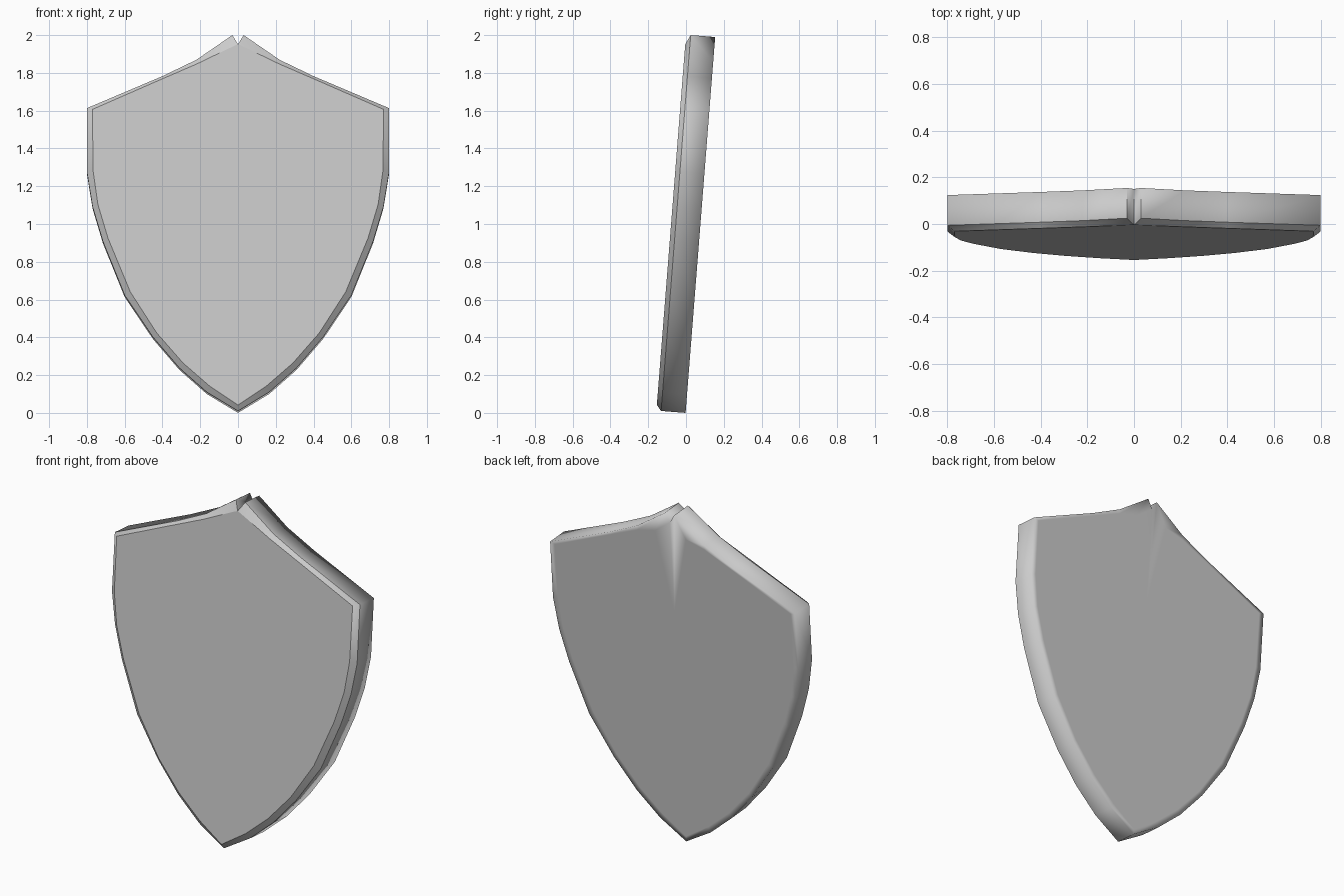
import bpy
import bmesh
import math
from mathutils import Matrix, Vector

if "Cube" in bpy.data.objects:
    bpy.data.objects.remove(bpy.data.objects["Cube"], do_unlink=True)

TILT = math.radians(4.5)      # the shield leans back
BEVEL, BACK = 0.025, 0.155    # depths behind the front face

# Half outlines, from the top notch round to the bottom tip
rim_half = [(0, 1.945), (0.03, 1.996), (0.22, 1.865), (0.4, 1.778), (0.8, 1.608),
            (0.8, 1.27), (0.77, 1.085), (0.715, 0.9), (0.6, 0.615), (0.45, 0.392),
            (0.31, 0.228), (0.165, 0.1), (0, 0)]
front_half = [(0, 1.945), (0.02, 1.937), (0.22, 1.84), (0.4, 1.762), (0.77, 1.6),
              (0.768, 1.28), (0.742, 1.095), (0.688, 0.915), (0.57, 0.63), (0.43, 0.412),
              (0.29, 0.252), (0.15, 0.13), (0, 0.03)]
back_half = [(0, 1.4), (0.1, 1.87)] + front_half[2:]


def ring(bm, half, depth):
    """Mirror a half outline into a closed ring of vertices."""
    pts = half + [(-x, z) for x, z in half[-2:0:-1]]
    return [bm.verts.new((x, depth, z)) for x, z in pts]


def bridge(bm, a, b):
    n = len(a)
    for i in range(n):
        j = (i + 1) % n
        corners = []
        for v in (a[i], a[j], b[j], b[i]):
            if v not in corners:
                corners.append(v)
        bm.faces.new(corners)


bm = bmesh.new()
front = ring(bm, front_half, 0)
rim = ring(bm, rim_half, BEVEL)
back = ring(bm, rim_half, BACK)
inner = ring(bm, back_half, BACK)

# The bottom of the notch meets the front face
bm.verts.remove(rim[0])
rim[0] = front[0]

bm.faces.new(front)
bridge(bm, front, rim)     # bevelled border
bridge(bm, rim, back)      # side wall
bridge(bm, back, inner)    # soft margin of the back
bm.faces.new(inner)
bmesh.ops.recalc_face_normals(bm, faces=bm.faces)

# Smooth wall and back, crisp bevel edges and notch
for f in bm.faces:
    f.smooth = True
for loop in (front, rim):
    for i, v in enumerate(loop):
        e = bm.edges.get((v, loop[(i + 1) % len(loop)]))
        if e:
            e.smooth = False
for i in (0, 1, -1):
    bm.edges.get((rim[i], back[i])).smooth = False

# Lean back, stand on the ground, centre in depth
bm.transform(Matrix.Rotation(-TILT, 4, 'X'))
ys = [v.co.y for v in bm.verts]
low = min(v.co.z for v in bm.verts)
bm.transform(Matrix.Translation(Vector((0, -(min(ys) + max(ys)) / 2, -low))))

mesh = bpy.data.meshes.new("shield")
bm.to_mesh(mesh)
bm.free()
shield = bpy.data.objects.new("shield", mesh)
bpy.context.collection.objects.link(shield)

grey = bpy.data.materials.new("plain grey")
grey.use_nodes = True
colour = (0.6, 0.6, 0.6, 1)
grey.diffuse_color = colour
grey.node_tree.nodes["Principled BSDF"].inputs["Base Color"].default_value = colour
mesh.materials.append(grey)
